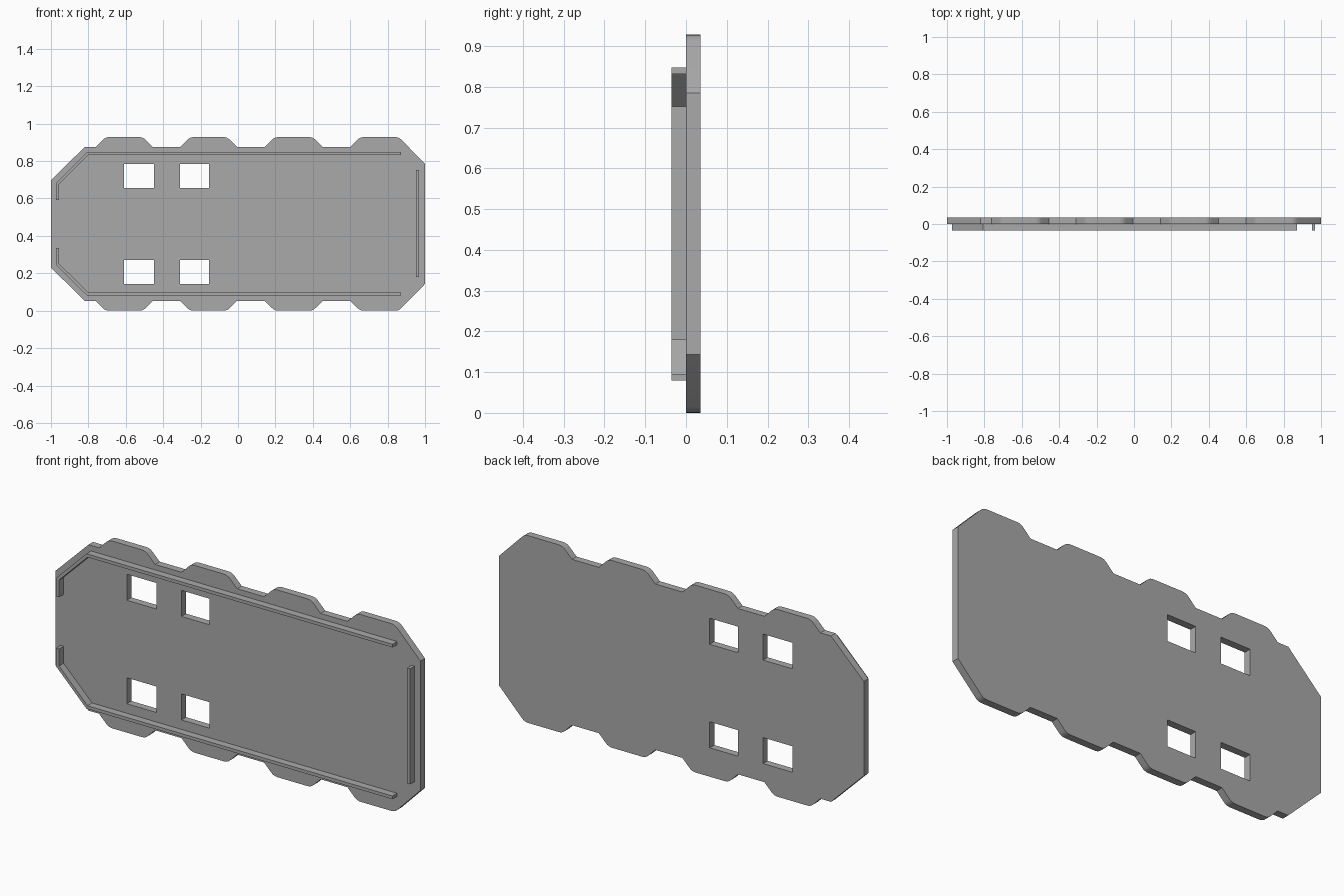
import bpy
import bmesh
from math import radians
from mathutils import Vector

cube = bpy.data.objects.get("Cube")
if cube:
    bpy.data.objects.remove(cube, do_unlink=True)

HEIGHT = 0.928
DEPTH = 0.036

grey = bpy.data.materials.new("plain grey")
grey.use_nodes = True
colour = (0.4, 0.4, 0.4, 1)
grey.diffuse_color = colour
grey.node_tree.nodes["Principled BSDF"].inputs["Base Color"].default_value = colour


def flip(points):
    """Mirror a path about the middle height, reversing its order."""
    return [(x, HEIGHT - z) for x, z in reversed(points)]


def rounded(before, corner, after, reach=0.02, steps=4):
    """Points of a small curve that softens one corner."""
    a, c, b = Vector(before), Vector(corner), Vector(after)
    start = c + (a - c).normalized() * reach
    end = c + (b - c).normalized() * reach
    ts = [i / steps for i in range(steps + 1)]
    return [tuple(start * (1 - t) ** 2 + c * 2 * t * (1 - t) + end * t * t) for t in ts]


def slab(name, loops, y0, y1):
    """Fill an outline with optional holes and give it thickness along y."""
    bm = bmesh.new()
    edges = []
    for loop in loops:
        verts = [bm.verts.new((x, y0, z)) for x, z in loop]
        edges += [bm.edges.new((v, verts[i - 1])) for i, v in enumerate(verts)]
    bmesh.ops.triangle_fill(bm, edges=edges, use_beauty=True)
    bmesh.ops.dissolve_limit(bm, angle_limit=0.01, verts=[], edges=bm.edges[:])
    extruded = bmesh.ops.extrude_face_region(bm, geom=bm.faces[:], use_keep_orig=True)
    moved = [g for g in extruded["geom"] if isinstance(g, bmesh.types.BMVert)]
    bmesh.ops.translate(bm, verts=moved, vec=(0, y1 - y0, 0))
    bmesh.ops.recalc_face_normals(bm, faces=bm.faces[:])
    mesh = bpy.data.meshes.new(name)
    bm.to_mesh(mesh)
    bm.free()
    mesh.materials.append(grey)
    obj = bpy.data.objects.new(name, mesh)
    bpy.context.collection.objects.link(obj)
    bpy.ops.object.select_all(action="DESELECT")
    obj.select_set(True)
    bpy.context.view_layer.objects.active = obj
    bpy.ops.object.shade_smooth_by_angle(angle=radians(30))
    return obj


def rectangle(x0, x1, z0, z1):
    return [(x0, z0), (x1, z0), (x1, z1), (x0, z1)]


# Upper edge of the plate: sloped end, four tabs, sloped end
LOW = 0.875
raw = [(-1, 0.698), (-0.82, LOW)]
for left, right in ((-0.762, -0.455), (-0.31, -0.005), (0.143, 0.453)):
    raw += [(left, LOW), (left + 0.053, HEIGHT), (right - 0.053, HEIGHT), (right, LOW)]
raw += [(0.6, LOW), (0.653, HEIGHT), (0.86, HEIGHT), (1, 0.785)]

upper = []
for i, point in enumerate(raw):
    if point[1] == HEIGHT:
        upper += rounded(raw[i - 1], point, raw[i + 1])
    else:
        upper.append(point)

# Plate with four rectangular windows
windows = []
for x0, x1 in ((-0.61, -0.448), (-0.31, -0.155)):
    window = rectangle(x0, x1, 0.656, 0.785)
    windows += [window, flip(window)]
slab("plate", [upper + flip(upper)] + windows, 0, DEPTH)

# Raised rails following the long edges and bent around one end
rail = [(-0.972, 0.592), (-0.972, 0.683), (-0.806, 0.848), (0.872, 0.848),
        (0.872, 0.832), (-0.8, 0.832), (-0.956, 0.677), (-0.956, 0.592)]
slab("upper_rail", [rail], -DEPTH, 0)
slab("lower_rail", [flip(rail)], -DEPTH, 0)

# Straight raised bar at the other end
slab("end_bar", [rectangle(0.952, 0.968, 0.179, 0.752)], -DEPTH, 0)
